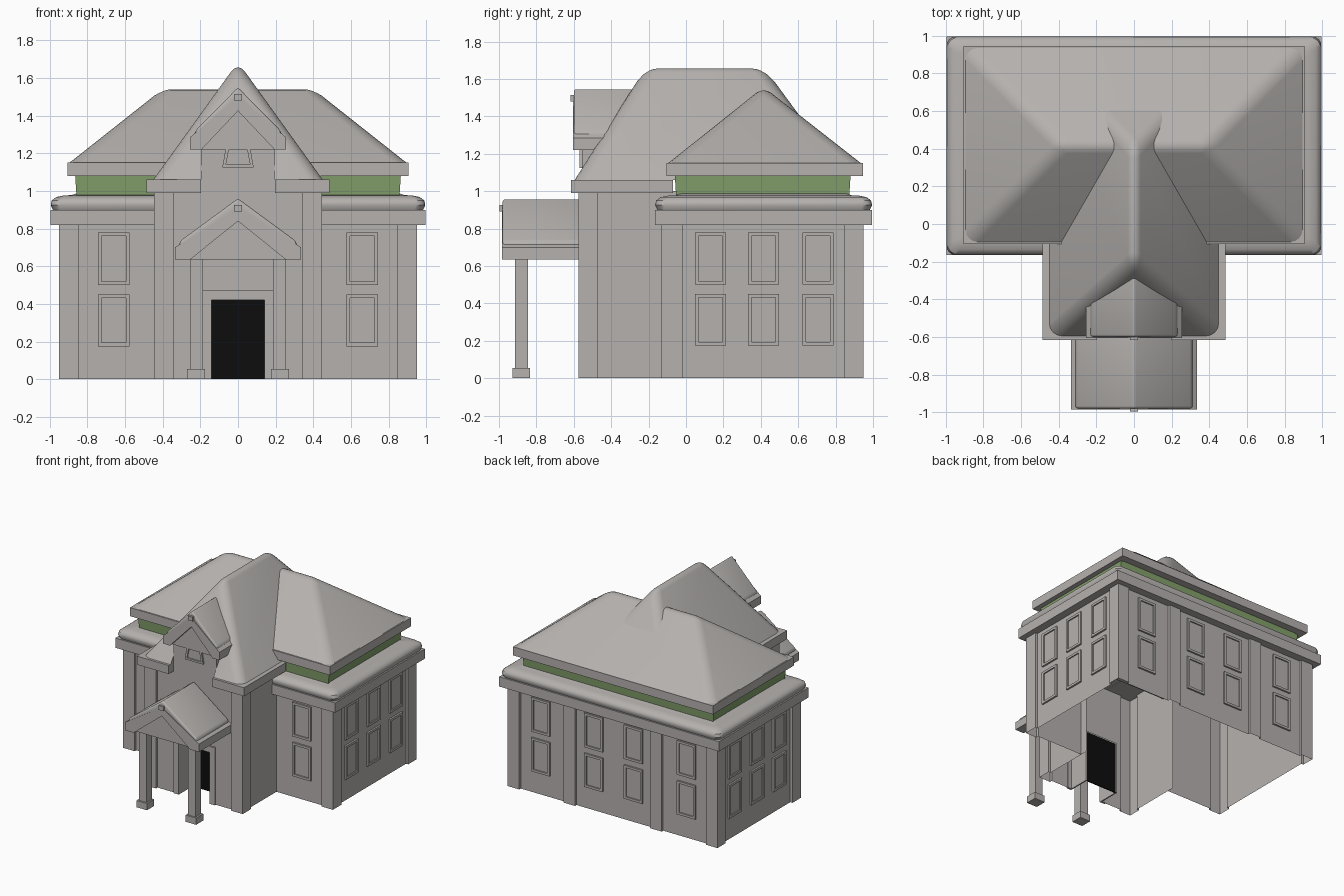
import bpy, bmesh, math
from mathutils import Matrix, Vector

if "Cube" in bpy.data.objects:
    bpy.data.objects.remove(bpy.data.objects["Cube"])


def material(name, rgb):
    m = bpy.data.materials.new(name)
    m.use_nodes = True
    m.diffuse_color = (*rgb, 1)
    m.node_tree.nodes["Principled BSDF"].inputs["Base Color"].default_value = (*rgb, 1)
    return m


STONE = material("warm grey", (0.46, 0.44, 0.425))
GREEN = material("moss green", (0.23, 0.35, 0.15))
BLACK = material("black", (0.004, 0.004, 0.004))


def finish(name, bm, mat, smooth=False, recalc=True):
    if recalc:
        bmesh.ops.recalc_face_normals(bm, faces=bm.faces)
    me = bpy.data.meshes.new(name)
    bm.to_mesh(me)
    bm.free()
    me.materials.append(mat)
    ob = bpy.data.objects.new(name, me)
    bpy.context.collection.objects.link(ob)
    if smooth:
        bpy.ops.object.select_all(action='DESELECT')
        ob.select_set(True)
        bpy.context.view_layer.objects.active = ob
        bpy.ops.object.shade_smooth_by_angle(angle=math.radians(40))
    return ob


def box(name, x, y, z, mat=STONE):
    bm = bmesh.new()
    size = [b - a for a, b in (x, y, z)]
    mid = [(a + b) / 2 for a, b in (x, y, z)]
    bmesh.ops.create_cube(bm, size=1, matrix=Matrix.Translation(mid) @ Matrix.Diagonal((*size, 1)))
    return finish(name, bm, mat)


def pair(name, x, y, z, mat=STONE):
    box("left_" + name, x, y, z, mat)
    box("right_" + name, (-x[1], -x[0]), y, z, mat)


def ribbon(name, path, z0, z1):
    """Open wall sheet along a half plan, mirrored to the other side."""
    bm = bmesh.new()
    for s in (1, -1):
        for a, b in zip(path, path[1:]):
            quad = [(s * p[0], p[1], z) for p, z in ((a, z0), (b, z0), (b, z1), (a, z1))]
            bm.faces.new([bm.verts.new(v) for v in quad[::s]])
    bmesh.ops.remove_doubles(bm, verts=bm.verts, dist=0.0001)
    return finish(name, bm, STONE, recalc=False)


def loft(name, hx, cy, hy, profile, mat=STONE, radius=0):
    """Rectangular ring swept up through (inset, height) steps."""
    bm = bmesh.new()
    loops = []
    for inset, z in profile:
        r = max(radius - inset * 0.3, 0)
        loop = []
        for k in range(4):
            sx, sy = ((1, -1), (1, 1), (-1, 1), (-1, -1))[k]
            for i in range(5 if radius else 1):
                t = math.radians(90 * (k - 1) + 22.5 * i)
                loop.append(bm.verts.new((sx * (hx - inset - r) + r * math.cos(t) if radius else sx * (hx - inset),
                                          cy + (sy * (hy - inset - r) + r * math.sin(t) if radius else sy * (hy - inset)), z)))
        loops.append(loop)
    for a, b in zip(loops, loops[1:]):
        n = len(a)
        for i in range(n):
            j = (i + 1) % n
            bm.faces.new((a[i], a[j], b[j], b[i]))
    return finish(name, bm, mat, smooth=radius > 0, recalc=False)


def hip_roof(name, hx, y0, y1, z0, ridge_x, ridge_y, top, round_by):
    """Hipped roof with softened ridge and hips."""
    bm = bmesh.new()
    pts = [(x, y, z0) for x in (-hx, hx) for y in (y0, y1)]
    pts += [(-ridge_x, ridge_y[0], top), (ridge_x, ridge_y[1], top)]
    for p in pts:
        bm.verts.new(p)
    bmesh.ops.convex_hull(bm, input=bm.verts)
    bmesh.ops.dissolve_limit(bm, angle_limit=0.01, verts=bm.verts, edges=bm.edges)
    edges = [e for e in bm.edges if max(v.co.z for v in e.verts) > z0 + 0.01]
    bmesh.ops.bevel(bm, geom=edges, offset=round_by, segments=4, profile=0.5, affect='EDGES')
    return finish(name, bm, STONE, smooth=True)


def prism(name, outline, y0, y1, mat=STONE, bevel=0):
    """Front outline in x and z, extruded from y0 to y1."""
    bm = bmesh.new()
    f = bm.faces.new([bm.verts.new((x, y0, z)) for x, z in outline])
    ext = bmesh.ops.extrude_face_region(bm, geom=[f])
    bmesh.ops.translate(bm, vec=(0, y1 - y0, 0), verts=[v for v in ext["geom"] if isinstance(v, bmesh.types.BMVert)])
    bmesh.ops.recalc_face_normals(bm, faces=bm.faces)
    if bevel:
        bmesh.ops.bevel(bm, geom=bm.edges[:], offset=bevel, segments=3, profile=0.5, affect='EDGES')
    return finish(name, bm, mat, smooth=bevel > 0)


def gable(name, w, z0, rise, thick, y0, y1, drop):
    """Chevron trim, recessed pediment and soft roof covering."""
    eave, apex = z0 + 0.065, z0 + rise
    inner = w * 0.76
    prism(name + "_trim", [(-w, z0), (-w, eave), (0, apex), (w, eave), (w, z0),
                           (inner, z0), (0, apex - thick), (-inner, z0)], y0, y1)
    prism(name + "_pediment", [(-inner, z0), (0, apex - thick), (inner, z0)], y0 + 0.03, y0 + 0.045)
    cover = w - 0.016
    prism(name + "_roof", [(-cover, eave - 0.02), (-cover + 0.012, eave + 0.035), (0, apex + 0.05),
                           (cover - 0.012, eave + 0.035), (cover, eave - 0.02), (0, apex - 0.03)],
          y0 + 0.005, y1, bevel=0.013)
    box(name + "_ridge_tip", (-0.022, 0.022), (y0 - 0.012, y0 + 0.02), (apex - drop, apex + 0.015))


def window(name, base, angle, z0, z1, low=0.083, high=0.083, rim=0.027):
    """Raised frame with a sunk pane; angle 0 faces the front."""
    bm = bmesh.new()
    f = bm.faces.new([bm.verts.new(p) for p in ((-low, 0, z0), (low, 0, z0), (high, 0, z1), (-high, 0, z1))])
    f = bmesh.ops.extrude_face_region(bm, geom=[f])["geom"]
    face = [g for g in f if isinstance(g, bmesh.types.BMFace)][0]
    bmesh.ops.translate(bm, vec=(0, -0.014, 0), verts=face.verts)
    bmesh.ops.inset_region(bm, faces=[face], thickness=rim)
    ring = bmesh.ops.extrude_face_region(bm, geom=[face])["geom"]
    bmesh.ops.translate(bm, vec=(0, 0.01, 0), verts=[v for v in ring if isinstance(v, bmesh.types.BMVert)])
    bmesh.ops.delete(bm, geom=[face], context='FACES_ONLY')
    bm.transform(Matrix.Translation(Vector((*base, 0))) @ Matrix.Rotation(math.radians(angle), 4, 'Z'))
    finish(name, bm, STONE)


# Walls with corner pilasters, open underneath
ribbon("main_walls", [(.425, -.11), (.845, -.11), (.845, -.13), (.95, -.13), (.95, -.02), (.93, -.02),
                      (.93, .845), (.95, .845), (.95, .95), (.845, .95), (.845, .93), (.445, .93),
                      (.445, .95), (.34, .95), (.34, .93), (0, .93)], 0, .83)
ribbon("wing_walls", [(.14, -.555), (.34, -.555), (.34, -.575), (.445, -.575), (.445, -.47),
                      (.425, -.47), (.425, -.05)], 0, 1.0)
ribbon("wall_over_door", [(0, -.555), (.14, -.555)], .42, 1.0)

# Recessed doorway
pair("door_reveal", (.14, .15), (-.555, -.38), (0, .42))
box("door_head", (-.15, .15), (-.555, -.38), (.42, .43))
box("door", (-.14, .14), (-.39, -.38), (0, .42), BLACK)
pair("door_jamb", (.14, .187), (-.567, -.55), (0, .42))
box("door_lintel", (-.187, .187), (-.567, -.55), (.42, .47))

# Windows in two rows
for row, (z0, z1) in enumerate(((.175, .45), (.5, .78))):
    for s in (-1, 1):
        window(f"front_window_{row}", (s * .66, -.11), 0, z0, z1)
        for y in (.13, .415, .705):
            window(f"side_window_{row}", (s * .93, y), 90 * s, z0, z1)
        for x in (.18, .66):
            window(f"back_window_{row}", (s * x, .93), 180, z0, z1)

# Lower cornice and rounded eave
loft("lower_cornice", .995, .415, .58, [(.07, .82), (0, .82), (0, .9), (.1, .9)])
loft("lower_eave", .995, .415, .58, [(.012, .9), (0, .925), (.006, .95), (.03, .968), (.07, .976),
                                     (.11, .978), (.145, .99)], radius=.05)

# Green band, upper cornice and main roof
loft("green_band", .865, .41, .47, [(.008, .96), (0, 1.085)], GREEN)
loft("upper_cornice", .905, .42, .525, [(.06, 1.08), (0, 1.08), (0, 1.15), (.1, 1.15)])
hip_roof("main_roof", .895, -.095, .935, 1.15, .38, (.415, .415), 1.557, .05)

# Wing cornice and roof, notched for the dormer
pair("wing_cornice", (.197, .485), (-.615, -.07), (.99, 1.06))
wing_roof = hip_roof("wing_roof", .45, -.595, .86, 1.06, 0, (-.2, .4), 1.685, .06)
notch = box("dormer_notch", (-.194, .194), (-.7, -.45), (1.0, 1.35))
notch.hide_render = True
notch.hide_viewport = True
cut = wing_roof.modifiers.new("notch", 'BOOLEAN')
cut.operation = 'DIFFERENCE'
cut.solver = 'EXACT'
cut.object = notch

# Dormer
prism("dormer_wall", [(-.196, .99), (.196, .99), (.196, 1.24), (0, 1.43), (-.196, 1.24)], -.556, -.3)
gable("dormer", .255, 1.22, .28, .075, -.605, -.24, .02)
window("dormer_window", (0, -.556), 0, 1.125, 1.29, .083, .055, .025)

# Entrance porch
gable("porch", .335, .635, .275, .07, -.985, -.56, .02)
prism("porch_back_panel", [(-.25, .635), (0, .84), (.25, .635)], -.6, -.57, GREEN)
pair("porch_column", (.187, .256), (-.915, -.845), (.05, .66))
pair("column_base", (.175, .27), (-.927, -.835), (0, .055))
